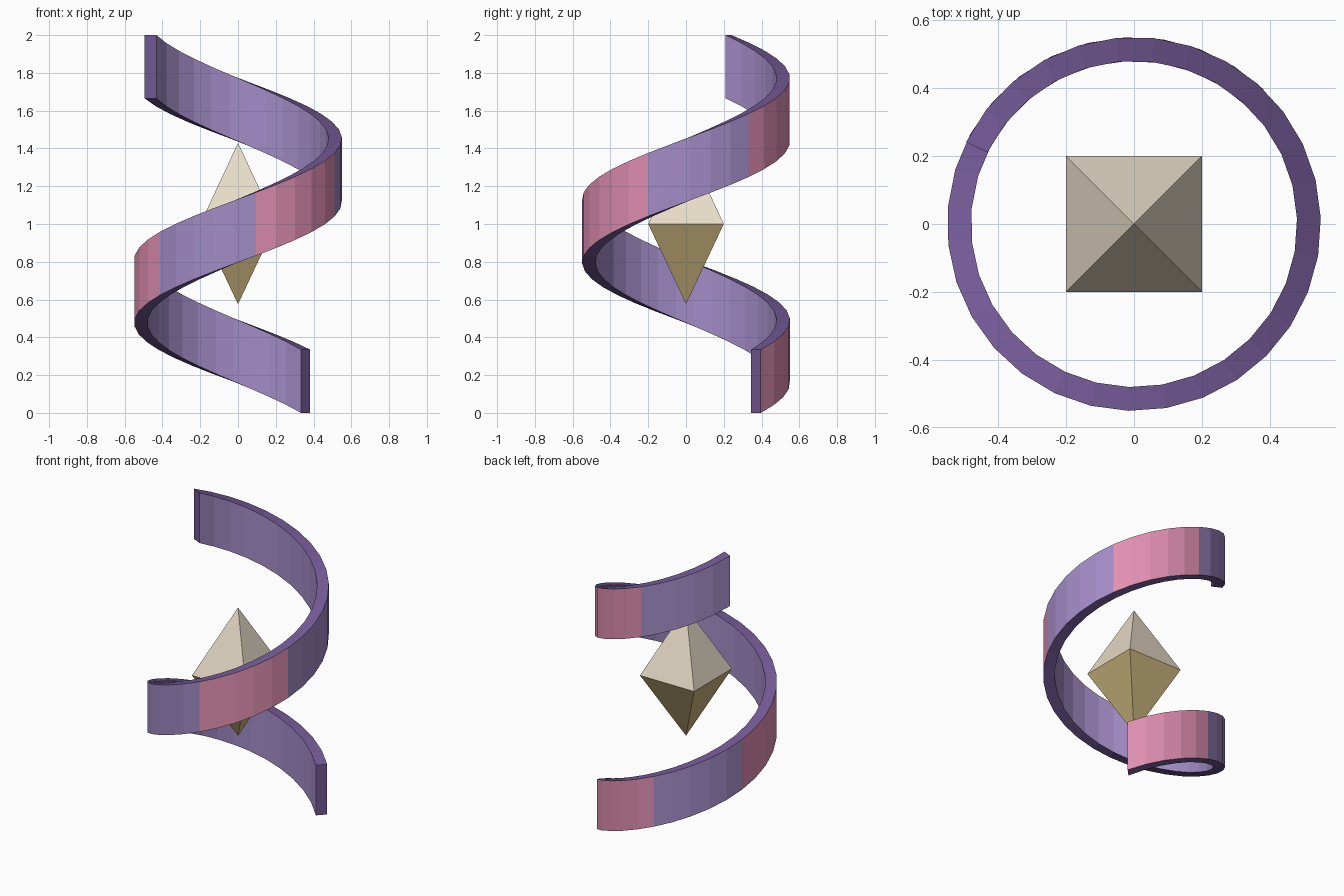
import bpy
from math import cos, sin, radians

if "Cube" in bpy.data.objects:
    bpy.data.objects.remove(bpy.data.objects["Cube"])


def material(name, rgb):
    m = bpy.data.materials.new(name)
    m.diffuse_color = (*rgb, 1)
    m.use_nodes = True
    m.node_tree.nodes["Principled BSDF"].inputs["Base Color"].default_value = m.diffuse_color
    return m


def mesh_object(name, verts, faces, mats, indices):
    me = bpy.data.meshes.new(name)
    me.from_pydata(verts, [], faces)
    for m in mats:
        me.materials.append(m)
    for p, i in zip(me.polygons, indices):
        p.material_index = i
    me.update()
    ob = bpy.data.objects.new(name, me)
    bpy.context.collection.objects.link(ob)
    return ob


lilac = material("lilac", (0.36, 0.26, 0.56))
pink = material("pink", (0.76, 0.28, 0.45))
violet = material("violet", (0.17, 0.10, 0.30))
cream = material("cream", (0.80, 0.72, 0.58))
gold = material("gold", (0.58, 0.45, 0.20))

# Spiral ribbon: 1.3 turns, eight alternating stripes on the outer side
SEGS, TURN, START = 40, 468, 46
R_OUT, R_IN, BAND, TOTAL = 0.55, 0.48, 0.335, 2.0
verts, faces, idx = [], [], []
for i in range(SEGS + 1):
    t = i / SEGS
    a = radians(START + TURN * t)
    z = (TOTAL - BAND) * t
    for r, h in ((R_OUT, 0), (R_OUT, BAND), (R_IN, BAND), (R_IN, 0)):
        verts.append((r * cos(a), r * sin(a), z + h))
for i in range(SEGS):
    stripe = 1 if (i // 5) % 2 == 0 else 0
    for k, mat in enumerate((stripe, 2, 0, 2)):
        a, b = 4 * i + k, 4 * i + (k + 1) % 4
        faces.append((a, a + 4, b + 4, b))
        idx.append(mat)
n = 4 * SEGS
faces += [(0, 1, 2, 3), (n + 3, n + 2, n + 1, n)]
idx += [2, 2]
mesh_object("spiral_ribbon", verts, faces, (lilac, pink, violet), idx)

# Floating crystal: two square pyramids base to base
s = 0.2
verts = [(-s, -s, 1), (s, -s, 1), (s, s, 1), (-s, s, 1), (0, 0, 1.43), (0, 0, 0.575)]
faces = [(i, (i + 1) % 4, 4) for i in range(4)] + [((i + 1) % 4, i, 5) for i in range(4)]
mesh_object("crystal", verts, faces, (cream, gold), [0] * 4 + [1] * 4)
